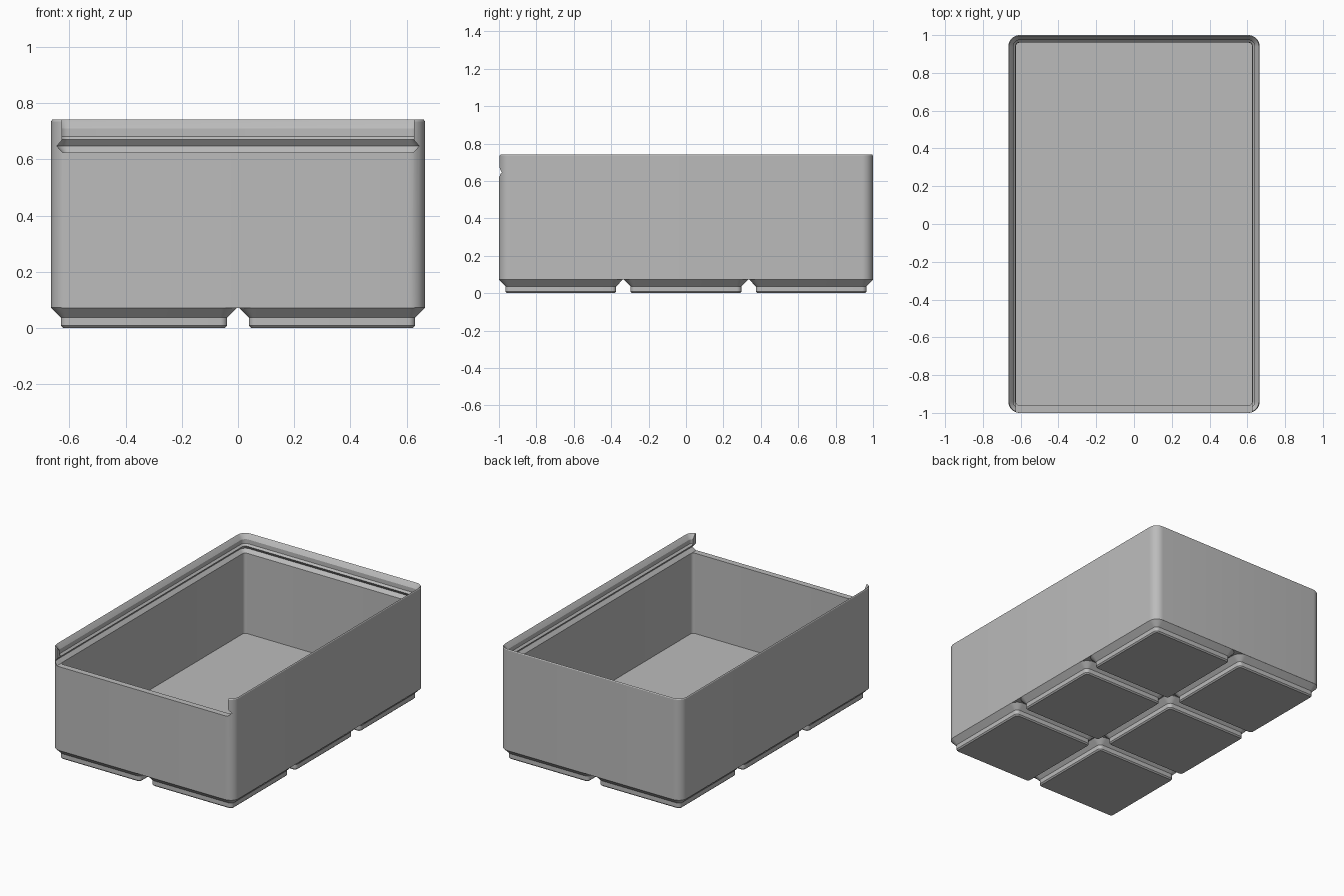
import bpy, bmesh, math

if "Cube" in bpy.data.objects:
    bpy.data.objects.remove(bpy.data.objects["Cube"])

grey = bpy.data.materials.new("light grey")
grey.diffuse_color = (0.5, 0.5, 0.5, 1)
grey.use_nodes = True
grey.node_tree.nodes["Principled BSDF"].inputs["Base Color"].default_value = grey.diffuse_color


def ring(hx, hy, r, z, cx=0, cy=0, n=8):
    """Rounded rectangle outline at height z."""
    pts = []
    for k, (sx, sy) in enumerate([(1, 1), (-1, 1), (-1, -1), (1, -1)]):
        for i in range(n + 1):
            a = math.pi / 2 * (k + i / n)
            pts.append((cx + sx * (hx - r) + r * math.cos(a),
                        cy + sy * (hy - r) + r * math.sin(a), z))
    return pts


def make(name, bm):
    bmesh.ops.recalc_face_normals(bm, faces=bm.faces)
    me = bpy.data.meshes.new(name)
    bm.to_mesh(me)
    bm.free()
    me.materials.append(grey)
    ob = bpy.data.objects.new(name, me)
    bpy.context.collection.objects.link(ob)
    return ob


def loft(name, rings, cap_end=True):
    bm = bmesh.new()
    loops = [[bm.verts.new(p) for p in r] for r in rings]
    m = len(loops[0])
    for a, b in zip(loops, loops[1:]):
        for i in range(m):
            j = (i + 1) % m
            bm.faces.new((a[i], a[j], b[j], b[i]))
    bm.faces.new(loops[0][::-1])
    if cap_end:
        bm.faces.new(loops[-1])
    return make(name, bm)


def smooth(ob):
    bpy.ops.object.select_all(action='DESELECT')
    ob.select_set(True)
    bpy.context.view_layer.objects.active = ob
    bpy.ops.object.shade_smooth_by_angle(angle=math.radians(30))


HX, HY = 0.665, 1.0

# Box: (inset, height) outline up the outside, over the lip, down the inside
profile = [(0, 0.072), (0, 0.735), (0.004, 0.741), (0.008, 0.737),
           (0.026, 0.71), (0.026, 0.682), (0.038, 0.67),   # stacking lip
           (0.019, 0.647), (0.040, 0.625),                 # lid groove
           (0.040, 0.095)]                                 # inner wall to floor
box = loft("box", [ring(HX - d, HY - d, 0.06 - d, z) for d, z in profile])

# Lid slot through the front wall, with its V-shaped side grooves
half = [(0.624, 0.625), (0.645, 0.647), (0.6255, 0.67), (0.6255, 0.9)]
outline = half + [(-x, z) for x, z in reversed(half)]
bm = bmesh.new()
front = bm.faces.new([bm.verts.new((x, -1.1, z)) for x, z in outline])
ext = bmesh.ops.extrude_face_region(bm, geom=[front])
for v in ext["geom"]:
    if isinstance(v, bmesh.types.BMVert):
        v.co.y = -0.935
cutter = make("lid_slot_cutter", bm)
cutter.hide_render = True
cutter.hide_viewport = True
mod = box.modifiers.new("lid slot", 'BOOLEAN')
mod.operation = 'DIFFERENCE'
mod.solver = 'EXACT'
mod.object = cutter
bpy.context.view_layer.objects.active = box
bpy.ops.object.modifier_apply(modifier=mod.name)
bpy.data.objects.remove(cutter)
smooth(box)

# Feet: 2 x 3 grid of stepped pads
foot = [(0.043, 0), (0.035, 0.008), (0.035, 0.037), (0, 0.0722)]
for i in range(2):
    for j in range(3):
        c = ((i - 0.5) * 0.669, (j - 1) * 0.669)
        smooth(loft(f"foot_{i}_{j}",
                    [ring(0.331 - d, 0.331 - d, 0.06 - d, z, *c) for d, z in foot],
                    cap_end=False))
